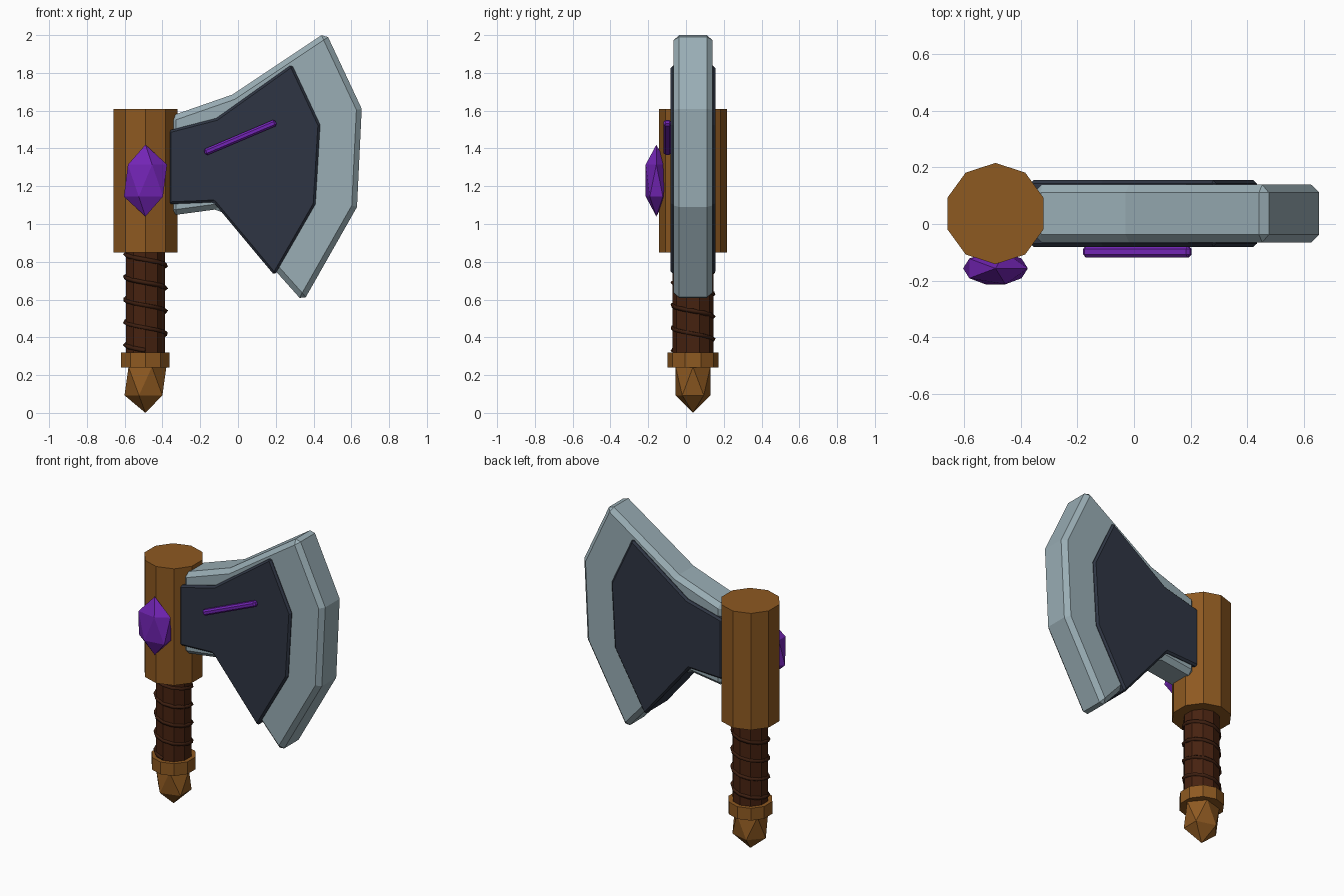
import bpy, bmesh, math

if "Cube" in bpy.data.objects:
    bpy.data.objects.remove(bpy.data.objects["Cube"])

AX, AY = -0.49, 0.037   # handle axis


def material(name, rgb):
    m = bpy.data.materials.new(name)
    m.diffuse_color = (*rgb, 1)
    m.use_nodes = True
    m.node_tree.nodes["Principled BSDF"].inputs["Base Color"].default_value = m.diffuse_color
    return m


WOOD = material("warm_wood", (0.27, 0.10, 0.015))
GRIP = material("dark_leather", (0.062, 0.016, 0.005))
CORD = material("cord_brown", (0.045, 0.013, 0.005))
STEEL = material("pale_steel", (0.32, 0.42, 0.46))
DARK = material("dark_steel", (0.028, 0.036, 0.056))
PURPLE = material("purple_gem", (0.17, 0.018, 0.46))


def finish(obj, name, mat):
    obj.name = name
    obj.data.materials.append(mat)
    return obj


def post(name, r, z0, z1, mat):
    bpy.ops.mesh.primitive_cylinder_add(vertices=10, radius=r, depth=z1 - z0,
                                        location=(AX, AY, (z0 + z1) / 2))
    return finish(bpy.context.object, name, mat)


def crystal(name, loc, scale, mat):
    bpy.ops.mesh.primitive_ico_sphere_add(subdivisions=1, radius=1, location=loc)
    obj = finish(bpy.context.object, name, mat)
    obj.scale = scale
    return obj


def bevel(obj, width):
    b = obj.modifiers.new("bevel", 'BEVEL')
    b.width, b.segments = width, 1
    b.limit_method, b.angle_limit = 'ANGLE', math.radians(35)


def slab(name, outline, half, width, mat):
    """Extrude an x-z outline along y and chamfer its edges."""
    bm = bmesh.new()
    face = bm.faces.new([bm.verts.new((x, AY - half, z)) for x, z in outline])
    ext = bmesh.ops.extrude_face_region(bm, geom=[face])["geom"]
    bmesh.ops.translate(bm, vec=(0, 2 * half, 0),
                        verts=[g for g in ext if isinstance(g, bmesh.types.BMVert)])
    bmesh.ops.recalc_face_normals(bm, faces=bm.faces)
    me = bpy.data.meshes.new(name)
    bm.to_mesh(me)
    bm.free()
    obj = bpy.data.objects.new(name, me)
    bpy.context.collection.objects.link(obj)
    bevel(obj, width)
    return finish(obj, name, mat)


# Handle stack
post("head_block", 0.179, 0.85, 1.61, WOOD)
post("grip", 0.109, 0.28, 0.90, GRIP)
post("collar", 0.135, 0.24, 0.32, WOOD)
crystal("pommel", (AX, AY, 0.168), (0.124, 0.108, 0.168), WOOD)

# Spiral cord around the grip
curve = bpy.data.curves.new("grip_cord", 'CURVE')
curve.dimensions = '3D'
curve.bevel_depth, curve.bevel_resolution = 0.013, 0
curve.use_fill_caps = True
spline = curve.splines.new('POLY')
steps = 52
spline.points.add(steps - 1)
for i, p in enumerate(spline.points):
    a = math.pi + i * math.tau / 12
    p.co = (AX + 0.107 * math.cos(a), AY + 0.107 * math.sin(a), 0.84 - 0.01 * i, 1)
cord = bpy.data.objects.new("grip_cord", curve)
bpy.context.collection.objects.link(cord)
finish(cord, "grip_cord", CORD)

# Blade and the dark plate through it
slab("blade", [(-0.355, 1.572), (-0.03, 1.685), (0.465, 2.015), (0.655, 1.61),
               (0.63, 1.09), (0.345, 0.588), (-0.095, 1.08), (-0.355, 1.045)],
     0.102, 0.028, STEEL)
slab("blade_plate", [(-0.367, 1.495), (-0.115, 1.56), (0.285, 1.845), (0.435, 1.525),
                     (0.41, 1.105), (0.193, 0.728), (-0.13, 1.115), (-0.367, 1.105)],
     0.118, 0.012, DARK)

# Purple gem and the inlaid bar on the front
crystal("gem", (AX, -0.157, 1.23), (0.128, 0.066, 0.19), PURPLE)
bpy.ops.mesh.primitive_cube_add(size=1, location=(0.012, -0.098, 1.458),
                                rotation=(0, -math.radians(23), 0))
bar = finish(bpy.context.object, "inlay_bar", PURPLE)
for v in bar.data.vertices:
    v.co.x *= 0.41
    v.co.y *= 0.04
    v.co.z *= 0.036
bevel(bar, 0.01)
